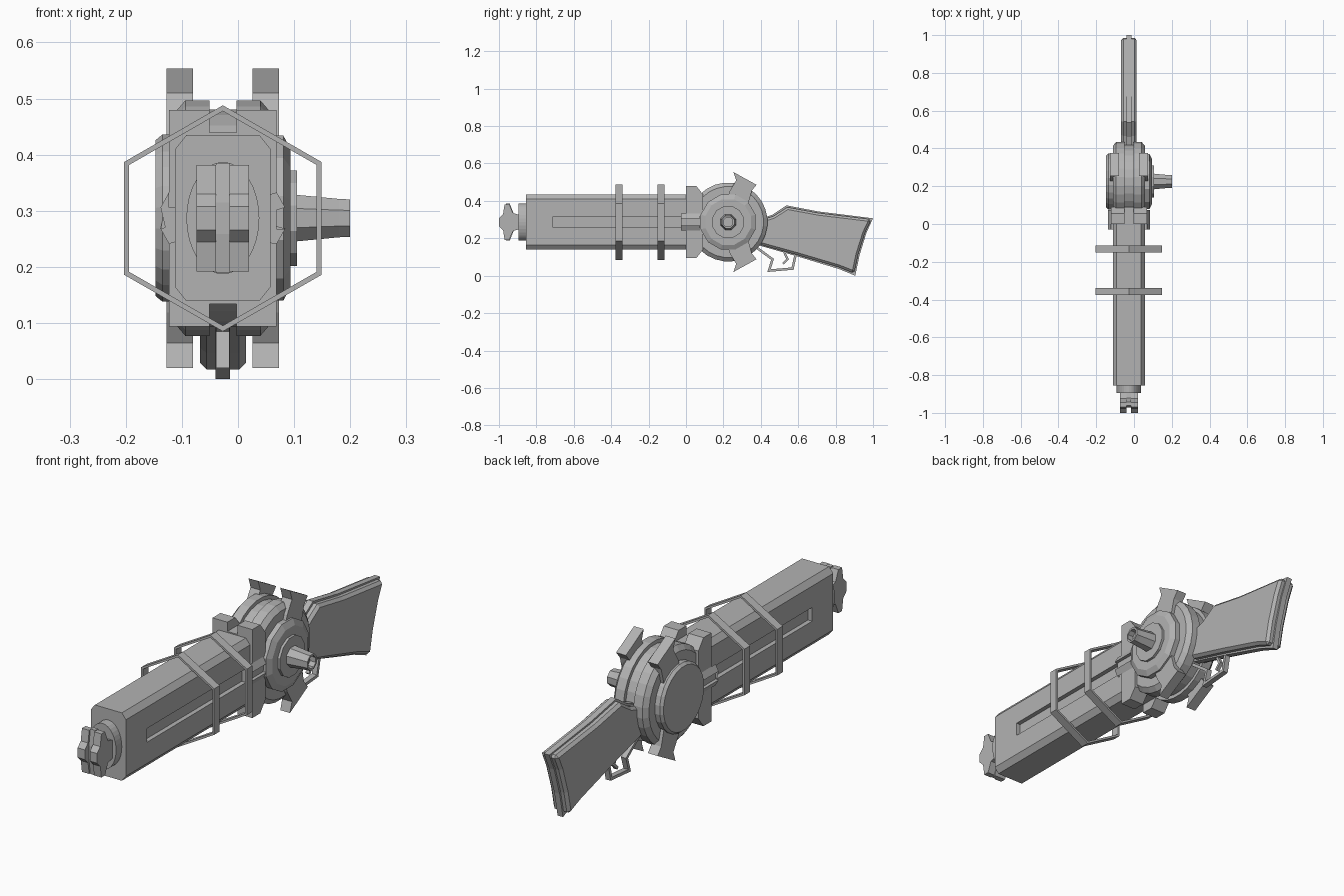
import bpy, bmesh, math
from mathutils import Vector

if "Cube" in bpy.data.objects:
    bpy.data.objects.remove(bpy.data.objects["Cube"])

CX = -0.027            # centre plane of the body
WY, WZ = 0.225, 0.287  # wheel axis

grey = bpy.data.materials.new("plain_grey")
grey.use_nodes = True
grey.diffuse_color = (0.45, 0.45, 0.45, 1)
grey.node_tree.nodes["Principled BSDF"].inputs["Base Color"].default_value = grey.diffuse_color


def finish(name, bm, bevel=0):
    bmesh.ops.recalc_face_normals(bm, faces=bm.faces)
    me = bpy.data.meshes.new(name)
    bm.to_mesh(me)
    bm.free()
    me.materials.append(grey)
    ob = bpy.data.objects.new(name, me)
    bpy.context.collection.objects.link(ob)
    if bevel:
        mod = ob.modifiers.new("chamfer", "BEVEL")
        mod.width, mod.segments = bevel, 1
        mod.limit_method, mod.angle_limit = "ANGLE", math.radians(50)
    return ob


def place(axis, p, t):
    # 2D point p and depth t; x is measured from the centre plane
    return Vector((CX + t, p[0], p[1])) if axis == "x" else Vector((CX + p[0], t, p[1]))


def prism(name, pts, axis, a, b, bevel=0):
    bm = bmesh.new()
    lo, hi = [[bm.verts.new(place(axis, p, t)) for p in pts] for t in (a, b)]
    bm.faces.new(lo)
    bm.faces.new(hi[::-1])
    n = len(pts)
    for i in range(n):
        j = (i + 1) % n
        bm.faces.new((lo[i], lo[j], hi[j], hi[i]))
    return finish(name, bm, bevel)


def strip(name, path, thick, axis, a, b, closed=False):
    # flat bar of even thickness following a path, mitred at the corners
    pts = [Vector(p) for p in path]
    n = len(pts)
    inner = []
    for i, p in enumerate(pts):
        before = pts[i - 1] if closed or i else None
        after = pts[(i + 1) % n] if closed or i < n - 1 else None
        dirs = [d.normalized() for d in
                ([p - before] if before else []) + ([after - p] if after else [])]
        norms = [Vector((d.y, -d.x)) for d in dirs]
        m = sum(norms, Vector((0, 0))).normalized()
        inner.append(p + m * thick / m.dot(norms[0]))
    bm = bmesh.new()
    rings = []
    for p, q in zip(pts, inner):
        rings.append([bm.verts.new(place(axis, v, t)) for v, t in ((p, a), (p, b), (q, b), (q, a))])
    for i in range(n if closed else n - 1):
        r, s = rings[i], rings[(i + 1) % n]
        for k in range(4):
            bm.faces.new((r[k], r[(k + 1) % 4], s[(k + 1) % 4], s[k]))
    if not closed:
        bm.faces.new(rings[0])
        bm.faces.new(rings[-1])
    return finish(name, bm)


def lathe(name, profile, segs):
    # turn (x offset, radius) points round the wheel axis; the profile starts and ends capped
    bm = bmesh.new()
    rings = []
    for t, r in profile:
        ring = []
        for i in range(segs):
            ang = math.tau * (i + 0.5) / segs
            ring.append(bm.verts.new((CX + t, WY + r * math.cos(ang), WZ + r * math.sin(ang))))
        rings.append(ring)
    for r, s in zip(rings, rings[1:]):
        for i in range(segs):
            j = (i + 1) % segs
            bm.faces.new((r[i], r[j], s[j], s[i]))
    bm.faces.new(rings[0])
    bm.faces.new(rings[-1])
    return finish(name, bm)


def flip_z(pts):
    return [(p, 2 * WZ - z) for p, z in pts]


def mirrored(half):
    # close an upper half outline with its reflection below the axis
    return half + flip_z(half)[::-1]


# Barrel: solid front section, rear section with a long slot in each side
quarter = [(-0.085, 0.41), (-0.065, 0.435), (0.065, 0.435), (0.085, 0.41)]
prism("barrel_front", mirrored(quarter), "y", -0.855, -0.71)
slot = [(0.085, 0.317), (0.065, 0.317)]
left_slot = [(-x, z) for x, z in slot[::-1]]
prism("barrel_slotted", mirrored(left_slot + quarter + slot), "y", -0.71, 0.01)

# Muzzle: oval plate, two spiked prongs and a short middle plate
oval = [(0.065 * math.cos(math.tau * i / 32), WZ + 0.1 * math.sin(math.tau * i / 32))
        for i in range(32)]
prism("muzzle_plate", oval, "y", -0.895, -0.85)
prong = [(-1.0, 0.308), (-0.978, 0.33), (-0.97, 0.382), (-0.945, 0.382),
         (-0.925, 0.335), (-0.89, 0.325)]
for side, a in (("right", -0.047), ("left", 0.012)):
    prism(side + "_prong", mirrored(prong), "x", a, a + 0.035)
prism("middle_prong", mirrored([(-0.972, 0.315), (-0.962, 0.385), (-0.942, 0.385),
                                (-0.92, 0.33), (-0.89, 0.325)]), "x", -0.012, 0.012)

# Hexagonal bands standing off the barrel
hexagon = [(0, 0.488), (0.176, 0.387), (0.176, 0.186),
           (0, 0.085), (-0.176, 0.186), (-0.176, 0.387)]
for name, y in (("front_band", -0.377), ("rear_band", -0.152)):
    strip(name, hexagon, 0.009, "y", y, y + 0.038, closed=True)

# Collar: two tall cheeks, a lower middle and side lugs
cheek = mirrored([(0, 0.48), (0.055, 0.48), (0.09, 0.435)])
for side, a in (("right", -0.096), ("left", 0.024)):
    prism(side + "_collar_cheek", cheek, "x", a, a + 0.072)
prism("collar_middle", mirrored([(0, 0.44), (0.09, 0.44)]), "x", -0.024, 0.024)
prism("side_lugs", mirrored([(-0.096, 0.333), (-0.111, 0.306), (0.111, 0.306), (0.096, 0.333)]),
      "y", -0.028, 0.075)

# Wheel with grooved rim
rim = [(0.024, 0.195), (0.024, 0.211), (0.067, 0.211), (0.085, 0.19), (0.085, 0.1)]
lathe("wheel", [(-t, r) for t, r in rim[::-1]] + rim, 28)

# Plain cover on the right, stepped cover with a hollow knob on the left
lathe("right_cover", [(-0.12, 0.14), (-0.108, 0.15), (-0.08, 0.15)], 24)
lathe("left_cover", [(0.08, 0.152), (0.108, 0.152), (0.121, 0.126)], 12)
lathe("left_boss", [(0.115, 0.088), (0.132, 0.088), (0.132, 0.082)], 12)
lathe("knob", [(0.13, 0.045), (0.207, 0.037), (0.227, 0.036), (0.227, 0.027), (0.2, 0.027)], 8)

# Four flared fins gripping the wheel
fin = [(0.254, 0.554), (0.377, 0.486), (0.352, 0.455), (0.333, 0.385),
       (0.29, 0.36), (0.215, 0.40), (0.235, 0.455), (0.268, 0.51)]
for side, a in (("right", -0.1), ("left", 0.053)):
    prism(side + "_upper_fin", fin, "x", a, a + 0.047)
    prism(side + "_lower_fin", flip_z(fin), "x", a, a + 0.047)

# Shoulder stock: chamfered body with a thin raised spine round its edge
stock = [(0.38, 0.30), (0.46, 0.325), (0.537, 0.376), (0.71, 0.343), (1.0, 0.307), (0.965, 0.23),
         (0.928, 0.11), (0.905, 0.0), (0.82, 0.035), (0.59, 0.105), (0.38, 0.165)]
prism("stock_spine", stock, "x", -0.013, 0.013)
body = [(0.7 + (y - 0.7) * 0.97, 0.215 + (z - 0.215) * 0.94) for y, z in stock]
prism("stock_body", body, "x", -0.041, 0.041, bevel=0.012)

# Trigger guard and trigger
guard = [(0.36, 0.155), (0.455, 0.085), (0.435, 0.02), (0.575, 0.032), (0.592, 0.11)]
strip("trigger_guard", guard, -0.013, "x", -0.012, 0.012)
strip("trigger", [(0.53, 0.13), (0.55, 0.088), (0.523, 0.06)], 0.012, "x", -0.008, 0.008)
